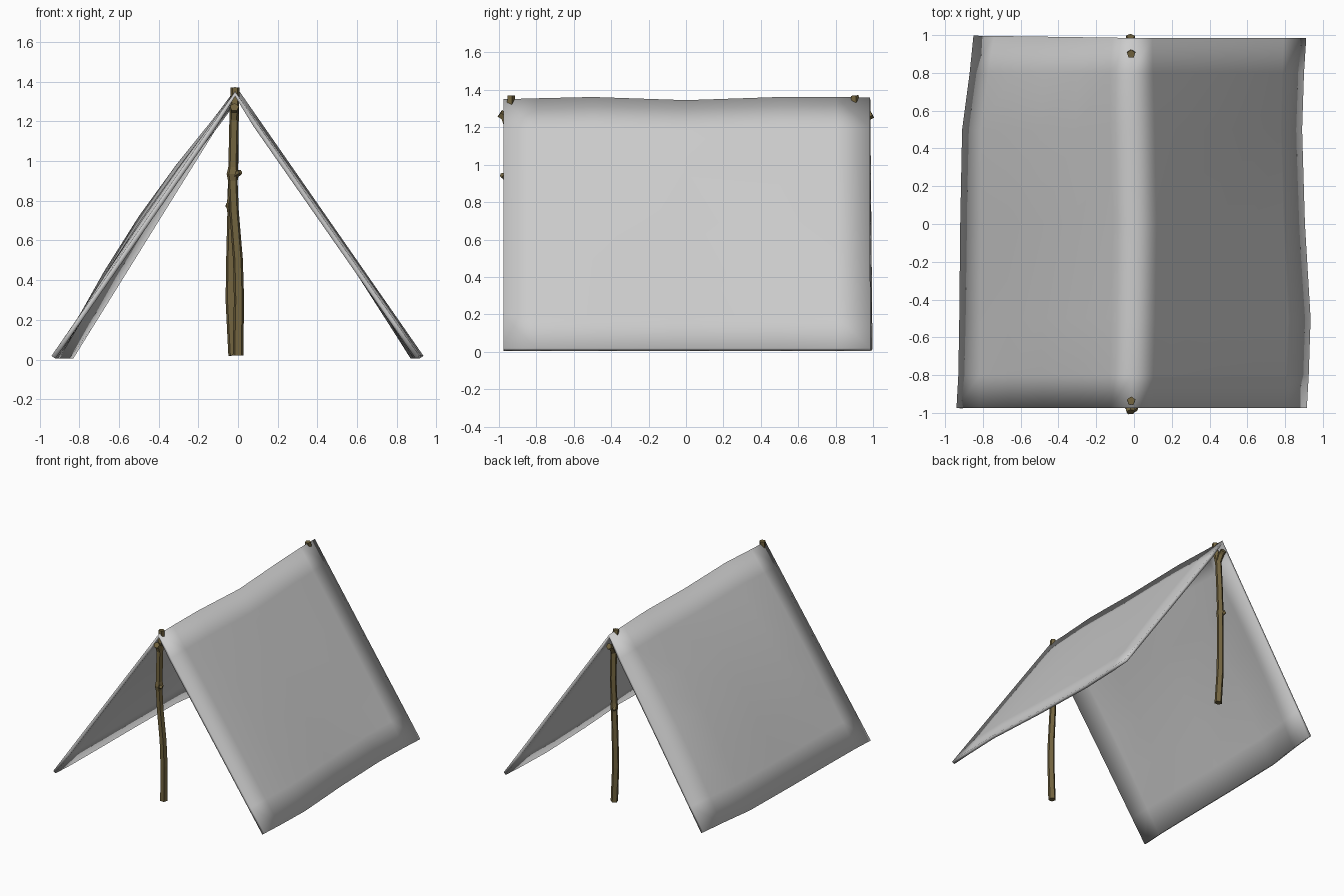
import bpy, bmesh
from math import sin, cos, pi
from mathutils import Vector

if "Cube" in bpy.data.objects:
    bpy.data.objects.remove(bpy.data.objects["Cube"])

bark = bpy.data.materials.new("bark")
bark.diffuse_color = (0.17, 0.128, 0.05, 1)
bark.use_nodes = True
bark.node_tree.nodes["Principled BSDF"].inputs["Base Color"].default_value = bark.diffuse_color


def finish(bm, name, mat=None):
    bmesh.ops.recalc_face_normals(bm, faces=bm.faces)
    me = bpy.data.meshes.new(name)
    bm.to_mesh(me)
    bm.free()
    ob = bpy.data.objects.new(name, me)
    bpy.context.collection.objects.link(ob)
    if mat:
        me.materials.append(mat)
    return ob


def add_branch(bm, pts, sides=5):
    """Faceted tube through (x, y, z, radius) points."""
    ps = [Vector(p[:3]) for p in pts]
    rings = []
    ref = Vector((1, 0, 0))
    for i, p in enumerate(ps):
        d = (ps[min(i + 1, len(ps) - 1)] - ps[max(i - 1, 0)]).normalized()
        a = d.cross(ref).normalized()
        b = d.cross(a)
        rings.append([bm.verts.new(p + pts[i][3] * (cos(2 * pi * k / sides) * a
                      + sin(2 * pi * k / sides) * b)) for k in range(sides)])
    for r, s in zip(rings, rings[1:]):
        for k in range(sides):
            n = (k + 1) % sides
            bm.faces.new((r[k], r[n], s[n], s[k]))
    bm.faces.new(rings[0])
    bm.faces.new(rings[-1])


def make_pole(name, trunk, prong, twig):
    bm = bmesh.new()
    for part in (trunk, prong, twig):
        add_branch(bm, part)
    return finish(bm, name, bark)


# forked stick poles
make_pole("front_pole",
          [(0.0, -0.93, 0.02, .028), (0.005, -0.935, 0.3, .027), (0.0, -0.94, 0.5, .026),
           (-0.02, -0.948, 0.75, .025), (-0.026, -0.952, 0.9, .025), (-0.026, -0.953, 0.935, .033),
           (-0.025, -0.953, 0.97, .025), (-0.02, -0.953, 1.2, .025),
           (-0.015, -0.938, 1.32, .023), (-0.015, -0.936, 1.37, .023)],
          [(-0.02, -0.952, 1.2, .022), (-0.02, -0.97, 1.255, .024), (-0.018, -0.996, 1.272, .024)],
          [(-0.028, -0.95, 0.92, .018), (0.012, -0.985, 0.945, .014)])
make_pole("back_pole",
          [(-0.022, 0.93, 0.02, .028), (-0.037, 0.935, 0.3, .027), (-0.035, 0.938, 0.5, .026),
           (-0.03, 0.942, 0.74, .025), (-0.03, 0.943, 0.775, .03), (-0.03, 0.944, 0.81, .025),
           (-0.022, 0.945, 1.0, .025), (-0.02, 0.935, 1.2, .025),
           (-0.015, 0.905, 1.32, .023), (-0.015, 0.9, 1.37, .023)],
          [(-0.02, 0.935, 1.2, .022), (-0.02, 0.965, 1.255, .024), (-0.018, 0.994, 1.272, .024)],
          [(-0.03, 0.94, 0.755, .018), (-0.052, 0.975, 0.78, .014)])

# canvas stations: y, ridge x, ridge z, left foot, right foot, left bulge, right bulge
stations = [
    (-0.975, -0.015, 1.35, -0.94, 0.915, 0.00, 0.00),
    (-0.80, -0.012, 1.355, -0.93, 0.925, 0.02, 0.005),
    (-0.50, 0.00, 1.362, -0.925, 0.935, 0.03, 0.0),
    (0.00, 0.01, 1.345, -0.92, 0.905, 0.04, 0.005),
    (0.50, 0.00, 1.362, -0.91, 0.89, 0.055, 0.01),
    (0.80, -0.012, 1.362, -0.87, 0.90, 0.04, 0.01),
    (0.985, -0.015, 1.36, -0.85, 0.912, 0.00, 0.00)]
steps = [0.12, 0.3, 0.5, 0.7, 0.87, 1.0]


def slope_point(y, rx, rz, foot, bulge, t):
    if y > 0.9 and foot < 0:
        y += 0.012 * t
    top, low = Vector((rx, y, rz)), Vector((foot, y, 0.018))
    out = Vector((1 if foot > 0 else -1, 0, 0.7)).normalized()
    return top.lerp(low, t) + out * bulge * sin(pi * t)


# draped canvas: outer and inner skin meeting in a thin, soft rim
bm = bmesh.new()
rows = []
for y, rx, rz, lf, rf, lb, rb in stations:
    pts = [slope_point(y, rx, rz, lf, lb, t) for t in reversed(steps)]
    pts.append(Vector((rx, y, rz)))
    pts += [slope_point(y, rx, rz, rf, rb, t) for t in steps]
    rows.append([bm.verts.new(p) for p in pts])
for r, s in zip(rows, rows[1:]):
    for i in range(len(r) - 1):
        bm.faces.new((r[i], r[i + 1], s[i + 1], s[i]))
canvas = finish(bm, "canvas")
if canvas.data.polygons[0].normal.z < 0:
    canvas.data.flip_normals()
for p in canvas.data.polygons:
    p.use_smooth = True
thick = canvas.modifiers.new("thickness", 'SOLIDIFY')
thick.thickness = 0.024
thick.offset = -1
